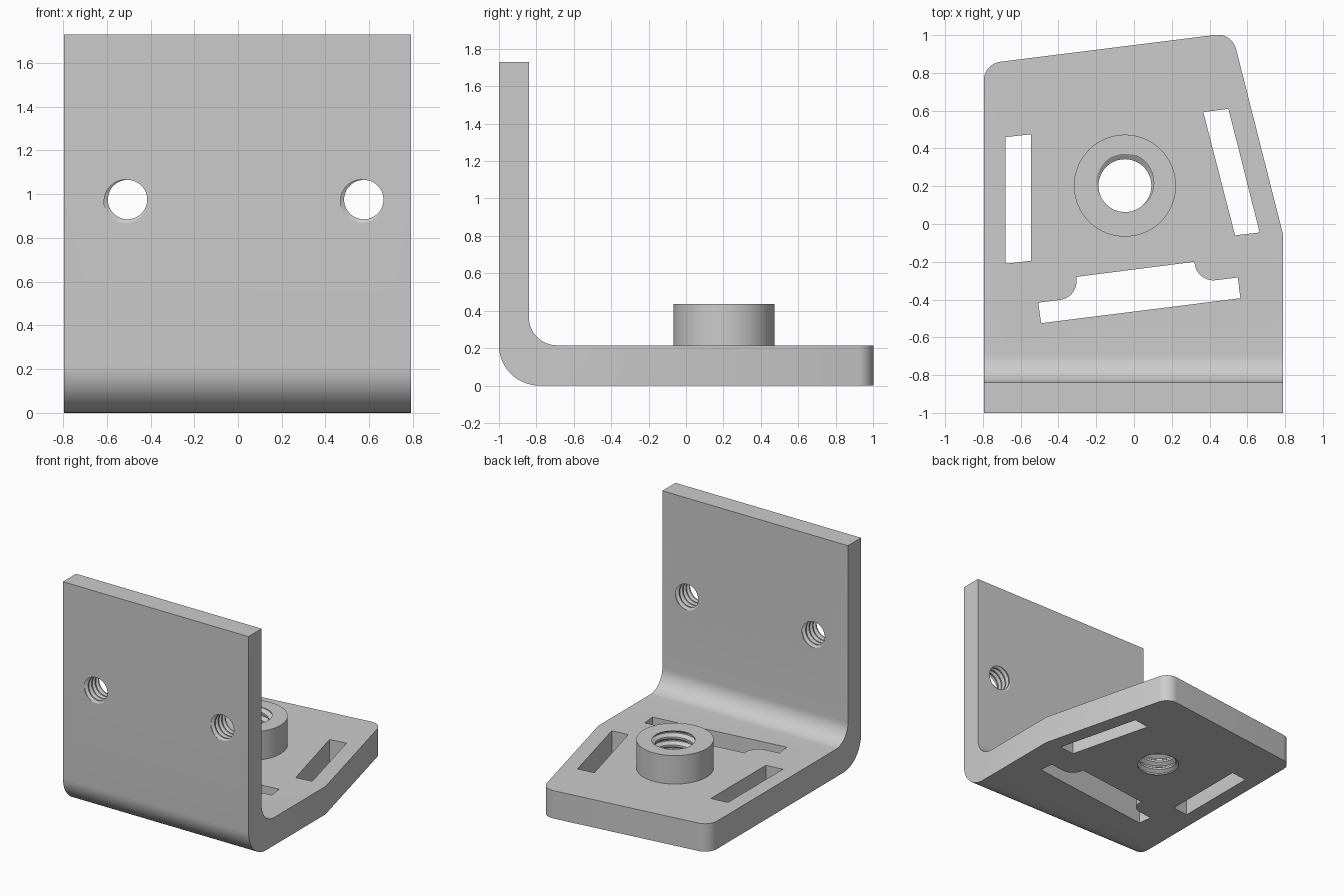
import bpy, bmesh, math
from mathutils import Vector, Matrix

if "Cube" in bpy.data.objects:
    bpy.data.objects.remove(bpy.data.objects["Cube"])

grey = bpy.data.materials.new("plain grey")
grey.use_nodes = True
COLOUR = (0.6, 0.6, 0.6, 1)
grey.diffuse_color = COLOUR
grey.node_tree.nodes["Principled BSDF"].inputs["Base Color"].default_value = COLOUR


def make_object(name, bm):
    bmesh.ops.recalc_face_normals(bm, faces=bm.faces)
    mesh = bpy.data.meshes.new(name)
    bm.to_mesh(mesh)
    bm.free()
    mesh.materials.append(grey)
    obj = bpy.data.objects.new(name, mesh)
    bpy.context.collection.objects.link(obj)
    return obj


def outline(corners, steps=14):
    """Corner list of (a, b) or (a, b, fillet radius) to a point list."""
    points = []
    for i, corner in enumerate(corners):
        p = Vector(corner[:2])
        if len(corner) == 2:
            points.append(p)
            continue
        to_prev = (Vector(corners[i - 1][:2]) - p).normalized()
        to_next = (Vector(corners[(i + 1) % len(corners)][:2]) - p).normalized()
        half = to_prev.angle(to_next) / 2
        radius = corner[2]
        centre = p + (to_prev + to_next).normalized() * radius / math.sin(half)
        start = p + to_prev * radius / math.tan(half) - centre
        end = p + to_next * radius / math.tan(half) - centre
        sweep = math.pi - 2 * half
        for k in range(steps + 1):
            t = k / steps
            points.append(centre + (start * math.sin((1 - t) * sweep)
                                    + end * math.sin(t * sweep)) / math.sin(sweep))
    return points


def prism(name, points, low, high, place=lambda a, b, h: (a, b, h)):
    bm = bmesh.new()
    face = bm.faces.new([bm.verts.new(place(p[0], p[1], low)) for p in points])
    top = bmesh.ops.extrude_face_region(bm, geom=[face])["geom"]
    shift = Vector(place(0, 0, high)) - Vector(place(0, 0, low))
    bmesh.ops.translate(bm, vec=shift, verts=[g for g in top if isinstance(g, bmesh.types.BMVert)])
    return make_object(name, bm)


def screw_cutter(name, minor, major, pitch, turns, entry, angle, matrix, segments=48):
    """Solid screw whose groove meets height `entry` at `angle`."""
    shape = [(0.0, minor), (0.25, minor), (0.55, major), (0.7, major)]
    per_turn = len(shape)
    base = entry - pitch * (0.62 + angle / math.tau + turns - 3)
    bm = bmesh.new()
    rows = []
    for k in range(per_turn * turns):
        offset, radius = shape[k % per_turn]
        row = []
        for s in range(segments):
            a = math.tau * s / segments
            z = base + pitch * (k // per_turn + offset + s / segments)
            row.append(bm.verts.new((radius * math.cos(a), radius * math.sin(a), z)))
        rows.append(row)

    # The end of each row joins the start of the row one turn higher
    def vert(k, s):
        return rows[k][s] if s < segments else rows[k + per_turn][0]

    count = len(rows)
    for k in range(count - 1):
        for s in range(segments):
            if s == segments - 1 and k + 1 + per_turn >= count:
                continue
            bm.faces.new((vert(k, s), vert(k, s + 1), vert(k + 1, s + 1), vert(k + 1, s)))
    # Fan caps over the two helical ends
    bottom = rows[0] + [rows[k][0] for k in range(per_turn, 0, -1)]
    last = segments - 1
    upper = rows[-1] + [rows[k][last] for k in range(count - 2, count - 2 - per_turn, -1)]
    upper = [rows[-1][s] for s in range(segments)]
    upper += [rows[k][last] for k in range(count - 2, count - 1 - per_turn, -1)]
    bm.verts.ensure_lookup_table()
    edges = [e for e in bm.edges if e.is_boundary]
    middle = base + pitch * turns / 2
    for loop, sign in (("low", -1), ("high", 1)):
        chosen = [e for e in edges
                  if (sum(v.co.z for v in e.verts) / 2 - middle) * sign > 0]
        tip = bm.verts.new((0, 0, middle + sign * pitch * (turns / 2 + 1.5)))
        for e in chosen:
            bm.faces.new((e.verts[0], e.verts[1], tip))
    bm.transform(matrix)
    return make_object(name, bm)


def combine(target, tool, operation):
    mod = target.modifiers.new(operation.lower(), "BOOLEAN")
    mod.operation, mod.solver, mod.object = operation, "EXACT", tool
    bpy.context.view_layer.objects.active = target
    bpy.ops.object.modifier_apply(modifier=mod.name)
    bpy.data.objects.remove(tool)


# Bent plate: side profile trimmed to the plan outline
side = outline([(-1, 1.73), (-1, 0, 0.215), (1.1, 0), (1.1, 0.215),
                (-0.84, 0.215, 0.15), (-0.84, 1.73)])
bracket = prism("bracket", side, -1, 1, lambda a, b, h: (h, a, b))
plan = outline([(-0.795, -1.2), (0.79, -1.2), (0.79, -0.06),
                (0.519, 1.012, 0.1), (-0.795, 0.848, 0.1)])
combine(bracket, prism("plan_trim", plan, -0.2, 2), "INTERSECT")

# Round boss
HOLE = Vector((-0.048, 0.203, 0))
ring = [HOLE + 0.27 * Vector((math.cos(math.tau * i / 80), math.sin(math.tau * i / 80), 0))
        for i in range(80)]
combine(bracket, prism("boss", ring, 0.1, 0.435), "UNION")

# Slots through the base
slots = {
    "right_slot": [(-0.68, -0.21), (-0.545, -0.195), (-0.545, 0.475), (-0.68, 0.46)],
    "left_slot": [(0.535, -0.06), (0.665, -0.045), (0.5, 0.61), (0.367, 0.592)],
    "front_slot": [(-0.492, -0.525), (0.563, -0.393), (0.55, -0.283), (0.333, -0.31, 0.1),
                   (0.32, -0.2), (-0.306, -0.28), (-0.293, -0.39, 0.1), (-0.507, -0.416)],
}
for name, corners in slots.items():
    combine(bracket, prism(name, outline(corners), -0.1, 0.3), "DIFFERENCE")

# Threaded holes in the boss and the upright plate
combine(bracket, screw_cutter("boss_thread", 0.14, 0.168, 0.062, 13, 0.435,
                              math.pi / 2, Matrix.Translation(HOLE)), "DIFFERENCE")
for x in (-0.505, 0.575):
    turn = Matrix.Translation((x, 0, 0.975)) @ Matrix.Rotation(math.pi / 2, 4, "X")
    combine(bracket, screw_cutter("plate_thread", 0.09, 0.11, 0.042, 11, 1,
                                  math.radians(225), turn), "DIFFERENCE")

bpy.ops.object.select_all(action="DESELECT")
bracket.select_set(True)
bpy.context.view_layer.objects.active = bracket
bpy.ops.object.shade_smooth_by_angle(angle=math.radians(30))
